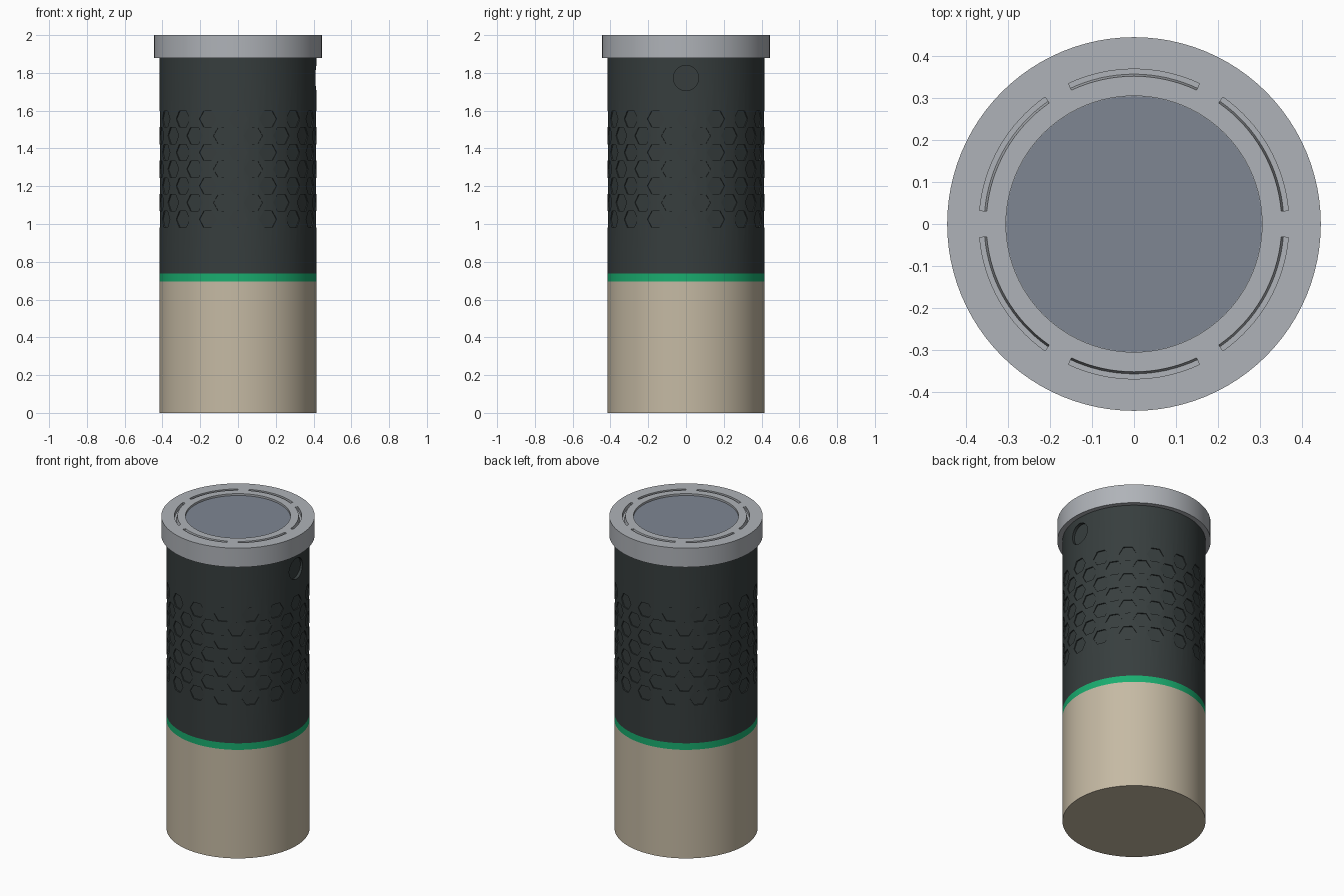
import bpy, bmesh
from math import sin, cos, pi, radians
from mathutils import Vector

if "Cube" in bpy.data.objects:
    bpy.data.objects.remove(bpy.data.objects["Cube"])

BODY_R, CAP_R, SIDES = 0.415, 0.445, 96


def material(name, color):
    m = bpy.data.materials.new(name)
    m.use_nodes = True
    rgba = (*color, 1)
    m.diffuse_color = rgba
    m.node_tree.nodes["Principled BSDF"].inputs["Base Color"].default_value = rgba
    return m


beige = material("beige", (0.56, 0.49, 0.37))
green = material("green", (0.01, 0.42, 0.16))
charcoal = material("charcoal", (0.038, 0.048, 0.048))
silver = material("silver", (0.43, 0.45, 0.48))
slate = material("slate", (0.21, 0.24, 0.29))


def finish(name, bm, mat=None):
    bmesh.ops.recalc_face_normals(bm, faces=bm.faces)
    mesh = bpy.data.meshes.new(name)
    bm.to_mesh(mesh)
    bm.free()
    ob = bpy.data.objects.new(name, mesh)
    bpy.context.collection.objects.link(ob)
    if mat:
        mesh.materials.append(mat)
    return ob


def loft(bm, rings):
    """Closed solid through matching rings of points."""
    rings = [[bm.verts.new(p) for p in ring] for ring in rings]
    for a, b in zip(rings, rings[1:]):
        for i in range(len(a)):
            j = (i + 1) % len(a)
            bm.faces.new((a[i], a[j], b[j], b[i]))
    bm.faces.new(rings[0][::-1])
    bm.faces.new(rings[-1])


def turned(name, profile, mat):
    """Round solid from (radius, height) pairs."""
    bm = bmesh.new()
    turns = [2 * pi * i / SIDES for i in range(SIDES)]
    loft(bm, [[(r * cos(t), r * sin(t), z) for t in turns] for r, z in profile])
    return finish(name, bm, mat)


def cut(ob, cutter):
    mod = ob.modifiers.new("cut", 'BOOLEAN')
    mod.object = cutter
    mod.solver = 'EXACT'
    cutter.hide_render = True
    bpy.context.view_layer.objects.active = ob
    bpy.ops.object.modifier_apply(modifier=mod.name)
    bpy.data.objects.remove(cutter)


def smooth(ob):
    bpy.ops.object.select_all(action='DESELECT')
    ob.select_set(True)
    bpy.context.view_layer.objects.active = ob
    bpy.ops.object.shade_smooth_by_angle(angle=radians(25))


# Stacked body sections
base = turned("lower_body", [(BODY_R, 0), (BODY_R, 0.695)], beige)
band = turned("accent_band", [(BODY_R, 0.695), (BODY_R, 0.737)], green)
grip = turned("grip_sleeve", [(BODY_R, 0.737), (BODY_R, 1.878)], charcoal)

# Staggered rows of hexagonal grip pockets
ROWS, COLUMNS, PITCH, HEX_R, DEPTH = 7, 16, 0.0886, 0.051, 0.008
bm = bmesh.new()
for row in range(ROWS):
    z = 0.98 + PITCH * (row + 0.5)
    for col in range(COLUMNS):
        t = 2 * pi * (col + 0.5 * (row % 2)) / COLUMNS
        out, side = Vector((cos(t), sin(t), 0)), Vector((-sin(t), cos(t), 0))
        hexagon = [side * HEX_R * cos(k * pi / 3) + Vector((0, 0, z + HEX_R * 0.98 * sin(k * pi / 3)))
                   for k in range(6)]
        loft(bm, [[p + out * d for p in hexagon] for d in (BODY_R - DEPTH, BODY_R + 0.03)])
cut(grip, finish("pocket_cutter", bm))

# Round button recess on the left side
bm = bmesh.new()
circle = [(0.067 * cos(2 * pi * k / 32), 1.773 + 0.067 * sin(2 * pi * k / 32)) for k in range(32)]
loft(bm, [[(x, y, z) for y, z in circle] for x in (BODY_R - 0.02, BODY_R + 0.05)])
cut(grip, finish("button_cutter", bm))

# Cap with a shallow dish
cap = turned("cap", [(CAP_R, 1.878), (CAP_R, 2), (0.305, 2), (0.305, 1.985)], silver)

# Six curved slots in the cap rim, inner wall sloped
bm = bmesh.new()
section = [(0.352, 2.01), (0.352, 2.0), (0.357, 1.975), (0.369, 1.975), (0.369, 2.01)]
for slot in range(6):
    turns = [radians(30 + 60 * slot - 25 + 50 * k / 16) for k in range(17)]
    loft(bm, [[(r * cos(t), r * sin(t), z) for r, z in section] for t in turns])
cut(cap, finish("slot_cutter", bm))

# Inset lens disc
disc = turned("top_disc", [(0.3045, 1.984), (0.3045, 1.988)], slate)

for part in (base, band, grip, cap, disc):
    smooth(part)
